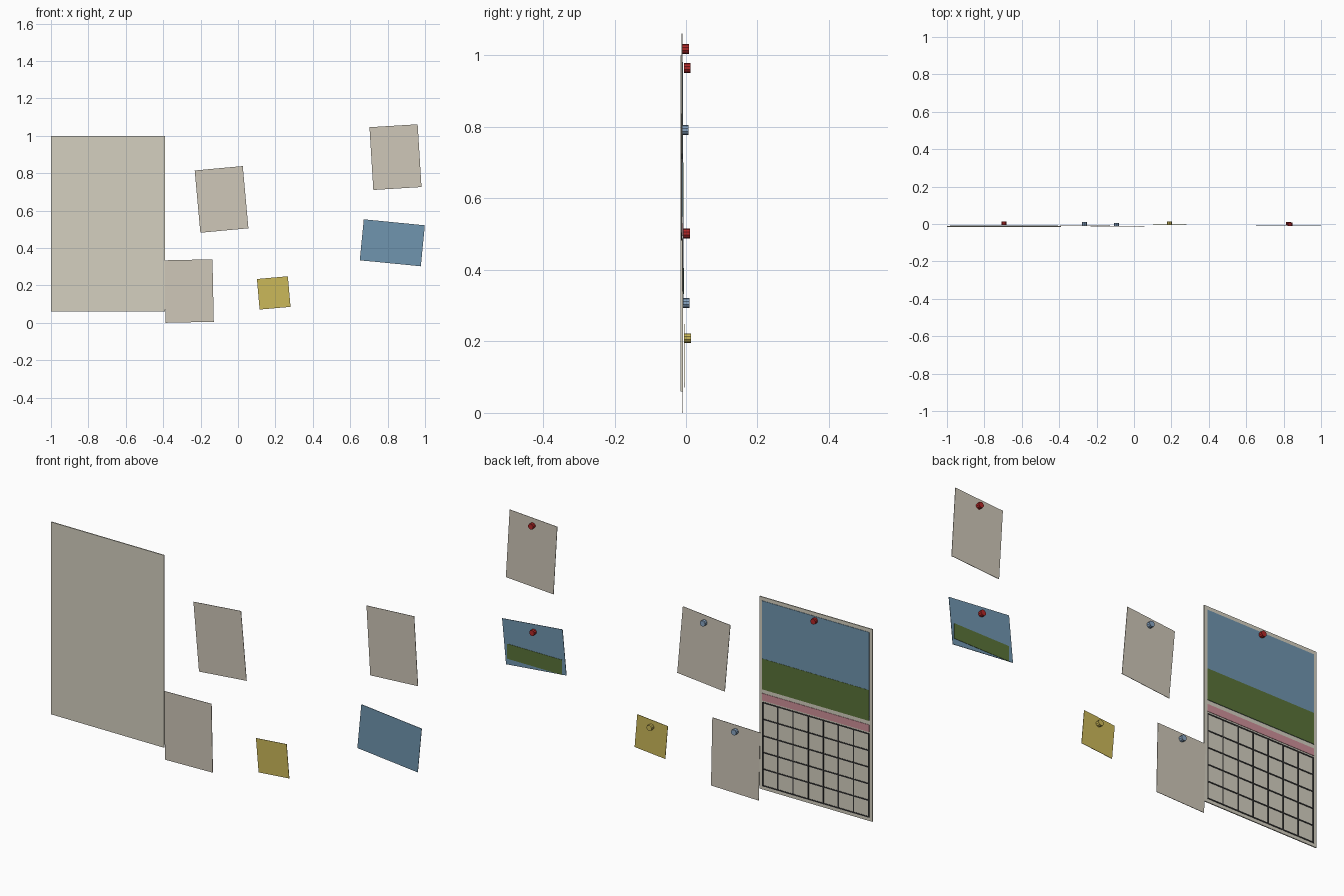
import bpy
from math import radians, pi

if "Cube" in bpy.data.objects:
    bpy.data.objects.remove(bpy.data.objects["Cube"])


def material(name, r, g, b):
    m = bpy.data.materials.new(name)
    m.diffuse_color = (r, g, b, 1)
    m.use_nodes = True
    m.node_tree.nodes["Principled BSDF"].inputs["Base Color"].default_value = m.diffuse_color
    return m


PAPER = material("paper", 0.66, 0.63, 0.53)
NOTE = material("note_paper", 0.62, 0.57, 0.48)
SKY = material("sky_blue", 0.16, 0.30, 0.43)
GREEN = material("field_green", 0.10, 0.17, 0.04)
PINK = material("pink", 0.62, 0.28, 0.32)
INK = material("ink", 0.03, 0.03, 0.03)
YELLOW = material("yellow", 0.60, 0.48, 0.10)
RED = material("red", 0.45, 0.02, 0.02)
BLUE = material("pin_blue", 0.25, 0.38, 0.55)


def finish(name, mat):
    o = bpy.context.object
    o.name = name
    o.data.materials.append(mat)
    return o


def sheet(name, x, z, w, h, y0, y1, mat, tilt=0):
    """Thin upright slab centred at x, z; tilt is anticlockwise from the front."""
    bpy.ops.mesh.primitive_cube_add(size=1, location=(x, (y0 + y1) / 2, z),
                                    rotation=(0, -radians(tilt), 0))
    o = finish(name, mat)
    o.scale = (w, y1 - y0, h)
    return o


def span(name, x0, x1, z0, z1, y0, y1, mat):
    return sheet(name, (x0 + x1) / 2, (z0 + z1) / 2, x1 - x0, z1 - z0, y0, y1, mat)


def pin(name, x, z, y, mat):
    bpy.ops.mesh.primitive_cylinder_add(vertices=10, radius=0.0138, depth=0.018,
                                        location=(x, y + 0.009, z),
                                        rotation=(pi / 2, 0, 0))
    finish(name, mat)


# Calendar: backing, landscape picture, header band
span("calendar_sheet", -1, -0.39, 0.06, 1.0, -0.015, -0.010, PAPER)
L, R = -0.984, -0.406
span("calendar_sky", L, R, 0.55, 0.982, -0.0105, -0.008, SKY)
span("calendar_field", L, R, 0.55, 0.70, -0.0105, -0.007, GREEN)
span("calendar_header", L, R, 0.495, 0.53, -0.0105, -0.008, PINK)

# Day grid: 7 columns by 5 rows
BOT, TOP, T = 0.076, 0.488, 0.003
for i in range(8):
    x = L + T + (R - L - 2 * T) * i / 7
    span(f"grid_column_{i}", x - T, x + T, BOT, TOP, -0.0105, -0.008, INK)
for i in range(6):
    z = BOT + T + (TOP - BOT - 2 * T) * i / 5
    span(f"grid_row_{i}", L, R, z - T, z + T, -0.0105, -0.0082, INK)
pin("calendar_pin", -0.695, 0.965, -0.005, RED)

# Pinned notes: name, x, z, w, h, y, tilt, paper, pin x, pin z, pin colour
notes = [
    ("middle_note", -0.088, 0.66, 0.258, 0.334, -0.0125, 5.2, NOTE, -0.093, 0.792, BLUE),
    ("lower_note", -0.262, 0.17, 0.258, 0.334, -0.0090, 1.2, NOTE, -0.264, 0.307, BLUE),
    ("upper_note", 0.842, 0.886, 0.258, 0.336, -0.0110, 3.5, NOTE, 0.835, 1.018, RED),
    ("photo", 0.825, 0.428, 0.328, 0.22, -0.0075, -5.6, SKY, 0.826, 0.502, RED),
    ("sticky_note", 0.191, 0.16, 0.166, 0.164, -0.0050, 5.0, YELLOW, 0.190, 0.209, YELLOW),
]
for name, x, z, w, h, y, tilt, mat, px, pz, pmat in notes:
    sheet(name, x, z, w, h, y - 0.001, y + 0.001, mat, tilt)
    pin(name + "_pin", px, pz, y + 0.001, pmat)

# Level field strip on the photo
span("photo_field", 0.675, 0.97, 0.332, 0.405, -0.0075, -0.005, GREEN)
